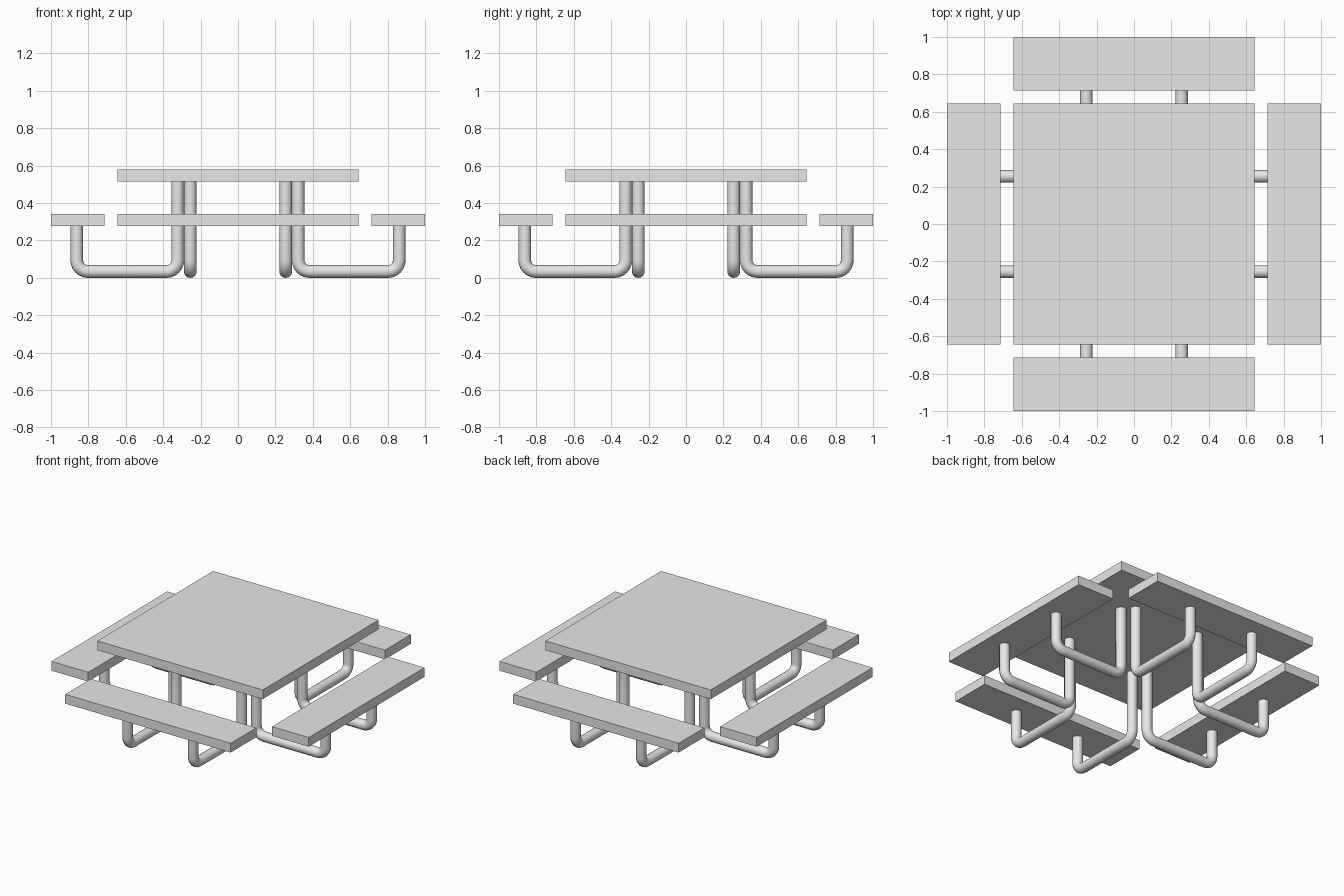
import bpy
from math import sin, cos, pi
from mathutils import Matrix, Vector

if "Cube" in bpy.data.objects:
    bpy.data.objects.remove(bpy.data.objects["Cube"], do_unlink=True)

# One light grey for everything
grey = bpy.data.materials.new("light grey")
grey.use_nodes = True
colour = (0.8, 0.8, 0.8, 1)
grey.diffuse_color = colour
grey.node_tree.nodes["Principled BSDF"].inputs["Base Color"].default_value = colour

TOP_HALF = 0.643       # half width of the table top and seat length
THICK = 0.065          # plank thickness
TABLE_Z, SEAT_Z = 0.515, 0.276
SEAT_IN, SEAT_OUT = 0.714, 1.0
PIPE_R, BEND_R = 0.034, 0.06
POST_X, SEAT_POST_X = 0.322, 0.862
PIPE_Y = 0.255


def plank(name, x0, x1, half_y, z, turn=Matrix()):
    """Flat board, rotated about the table's centre."""
    bpy.ops.mesh.primitive_cube_add(size=1)
    board = bpy.context.object
    board.name = name
    size = Matrix.Diagonal((x1 - x0, 2 * half_y, THICK, 1))
    place = Matrix.Translation(((x0 + x1) / 2, 0, z + THICK / 2))
    board.data.transform(turn @ place @ size)
    board.data.materials.append(grey)


def bend(cx, cz, start):
    """Quarter-circle points in the xz plane."""
    angles = [start + pi / 2 * i / 6 for i in range(7)]
    return [(cx + BEND_R * cos(a), cz + BEND_R * sin(a)) for a in angles]


def pipe(name, y, turn):
    """Bent tube from the table top down, along the ground and up to the seat."""
    low = PIPE_R + BEND_R
    path = [(POST_X, TABLE_Z)]
    path += bend(POST_X + BEND_R, low, pi)
    path += bend(SEAT_POST_X - BEND_R, low, 1.5 * pi)
    path += [(SEAT_POST_X, SEAT_Z)]
    curve = bpy.data.curves.new(name + "_path", "CURVE")
    curve.dimensions = "3D"
    curve.bevel_depth = PIPE_R
    curve.bevel_resolution = 6
    curve.use_fill_caps = True
    spline = curve.splines.new("POLY")
    spline.points.add(len(path) - 1)
    for point, (x, z) in zip(spline.points, path):
        point.co = (*(turn @ Vector((x, y, z))), 1)
    helper = bpy.data.objects.new(name + "_path", curve)
    bpy.context.collection.objects.link(helper)
    bpy.context.view_layer.update()
    mesh = bpy.data.meshes.new_from_object(
        helper.evaluated_get(bpy.context.evaluated_depsgraph_get()))
    bpy.data.objects.remove(helper, do_unlink=True)
    mesh.materials.clear()
    mesh.materials.append(grey)
    tube = bpy.data.objects.new(name, mesh)
    bpy.context.collection.objects.link(tube)
    bpy.ops.object.select_all(action="DESELECT")
    tube.select_set(True)
    bpy.context.view_layer.objects.active = tube
    bpy.ops.object.shade_smooth_by_angle()


# Table top
plank("table_top", -TOP_HALF, TOP_HALF, TOP_HALF, TABLE_Z)

# A bench with two bent pipes on each of the four sides
for i, side in enumerate(("left", "back", "right", "front")):
    turn = Matrix.Rotation(i * pi / 2, 4, "Z")
    plank(side + "_seat", SEAT_IN, SEAT_OUT, TOP_HALF, SEAT_Z, turn)
    for n, y in enumerate((-PIPE_Y, PIPE_Y), 1):
        pipe(f"{side}_pipe_{n}", y, turn)
